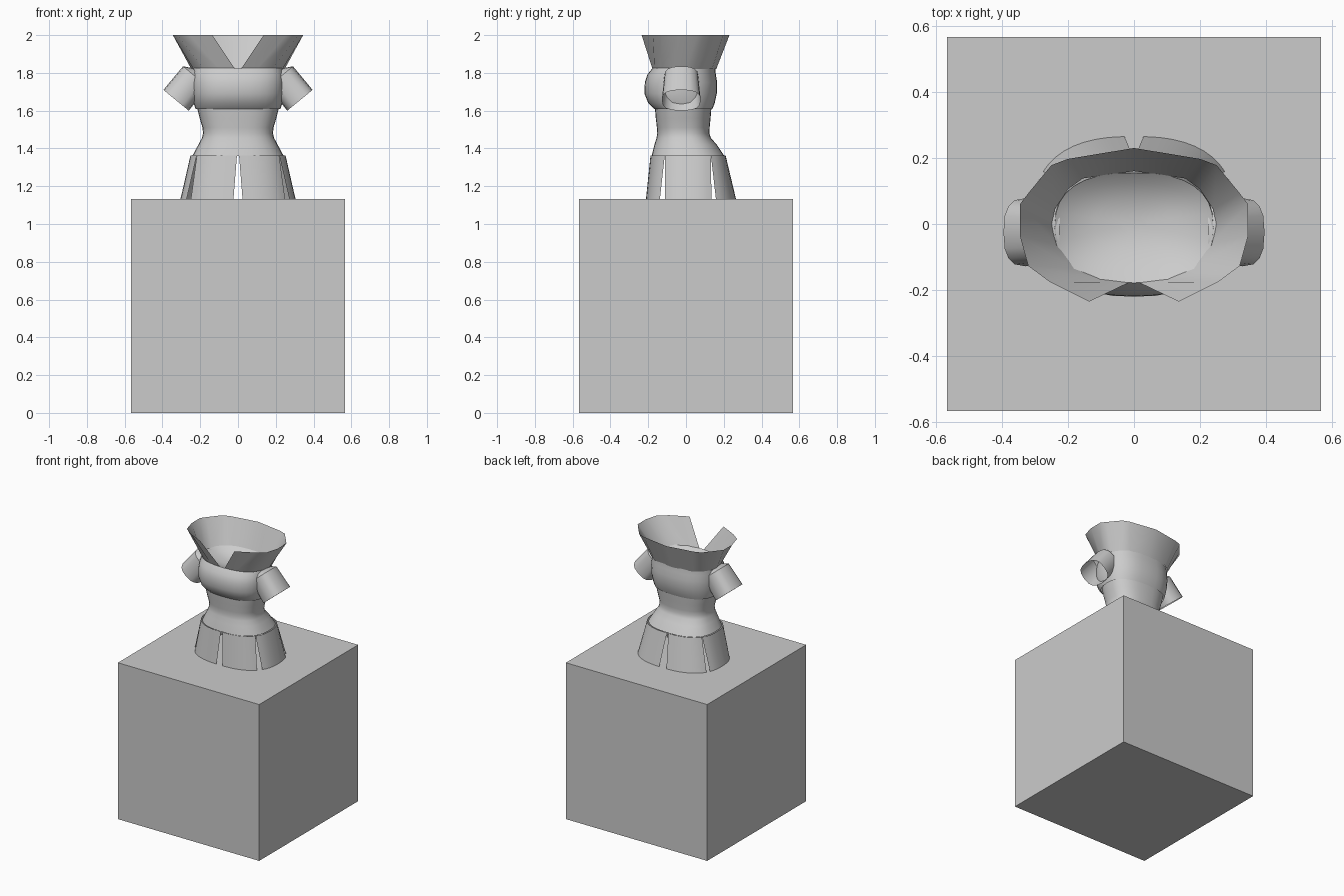
import bpy, bmesh, math

if "Cube" in bpy.data.objects:
    bpy.data.objects.remove(bpy.data.objects["Cube"])


def spow(v, p):
    return math.copysign(abs(v) ** p, v)


def oval(rx, front, back, z, angles, n=2.5):
    """Points on a rounded oval with given half width and front/back depth."""
    cy, ry = (front + back) / 2, (back - front) / 2
    return [(rx * spow(math.cos(a), 2 / n), cy + ry * spow(math.sin(a), 2 / n), z) for a in angles]


def span(a0, a1, n):
    return [math.radians(a0 + (a1 - a0) * i / n) for i in range(n + 1)]


def loft(name, rings, closed=True, cap_end=False, mirror=False, angle=35):
    """Skin a list of equal-length point rings into one surface."""
    bm = bmesh.new()
    vs = [[bm.verts.new(p) for p in r] for r in rings]
    n = len(rings[0])
    for lo, hi in zip(vs, vs[1:]):
        for i in range(n if closed else n - 1):
            j = (i + 1) % n
            bm.faces.new((lo[i], lo[j], hi[j], hi[i]))
    if cap_end:
        bm.faces.new(vs[-1])
    me = bpy.data.meshes.new(name)
    bm.to_mesh(me)
    bm.free()
    ob = bpy.data.objects.new(name, me)
    bpy.context.collection.objects.link(ob)
    if mirror:
        m = ob.modifiers.new("mirror", 'MIRROR')
        m.merge_threshold = 0.0005
    bpy.ops.object.select_all(action='DESELECT')
    ob.select_set(True)
    bpy.context.view_layer.objects.active = ob
    bpy.ops.object.shade_smooth_by_angle(angle=math.radians(angle))
    return ob


FULL = span(0, 360, 32)[:-1]

# Square block base
bpy.ops.mesh.primitive_cube_add(size=1.132, location=(0, 0, 0.566))
bpy.context.object.name = "base_block"

# Pinched waist: z, half width, front y, back y
waist = [(1.36, .242, -.182, .203), (1.42, .21, -.167, .163), (1.455, .191, -.156, .132),
         (1.48, .185, -.152, .124), (1.51, .188, -.154, .125), (1.56, .203, -.16, .13),
         (1.62, .218, -.165, .135)]
loft("waist", [oval(rx, f, b, z, FULL) for z, rx, f, b in waist])

# Bulging chest band, closed on top by a shallow bowl
chest = [(1.61, .225, -.17, .14), (1.64, .235, -.2, .152), (1.69, .245, -.22, .163),
         (1.75, .248, -.218, .165), (1.79, .245, -.205, .158), (1.825, .24, -.178, .155),
         (1.80, .2, -.14, .125), (1.775, .12, -.08, .075), (1.765, .04, -.03, .025)]
loft("chest", [oval(rx, f, b, z, FULL) for z, rx, f, b in chest], cap_end=True, angle=60)

# Flared skirt panels: top angle range, bottom angle range
panels = {"front_skirt_panel": ((-89.5, -33.5), (-87.6, -39)),
          "side_skirt_panel": ((-33, 32), (-30, 22)),
          "back_skirt_panel": ((32.5, 89.5), (28.5, 87))}
for name, (top, bottom) in panels.items():
    loft(name, [oval(.305, -.212, .265, 1.132, span(*bottom, 8)),
                oval(.252, -.188, .21, 1.362, span(*top, 8))], closed=False, mirror=True)

# Wide open collar with a V notch at the front
rim = [(.136, -.235), (.255, -.175), (.32, -.127), (.345, -.037), (.345, .06),
       (.32, .093), (.25, .178), (.2, .197), (0, .23)]
foot = [(.015, -.177), (.1, -.167), (.18, -.135), (.235, -.06), (.247, 0),
        (.24, .045), (.2, .105), (.155, .138), (0, .16)]
loft("collar", [[(x, y, 1.82) for x, y in foot], [(x, y, 2.0) for x, y in rim]],
     closed=False, mirror=True)


# Short sleeves slanting out and down, open at the end
def sleeve_ring(cx, cz, ux, uz, ry):
    return [(cx + ux * spow(math.cos(a), .75), -.025 + ry * spow(math.sin(a), .75),
             cz + uz * spow(math.cos(a), .75)) for a in span(0, 360, 16)[:-1]]


loft("sleeve", [sleeve_ring(.328, 1.655, .067, .055, .103),
                sleeve_ring(.225, 1.78, .066, .055, .09),
                sleeve_ring(.215, 1.76, .01, .062, .085)], mirror=True)
